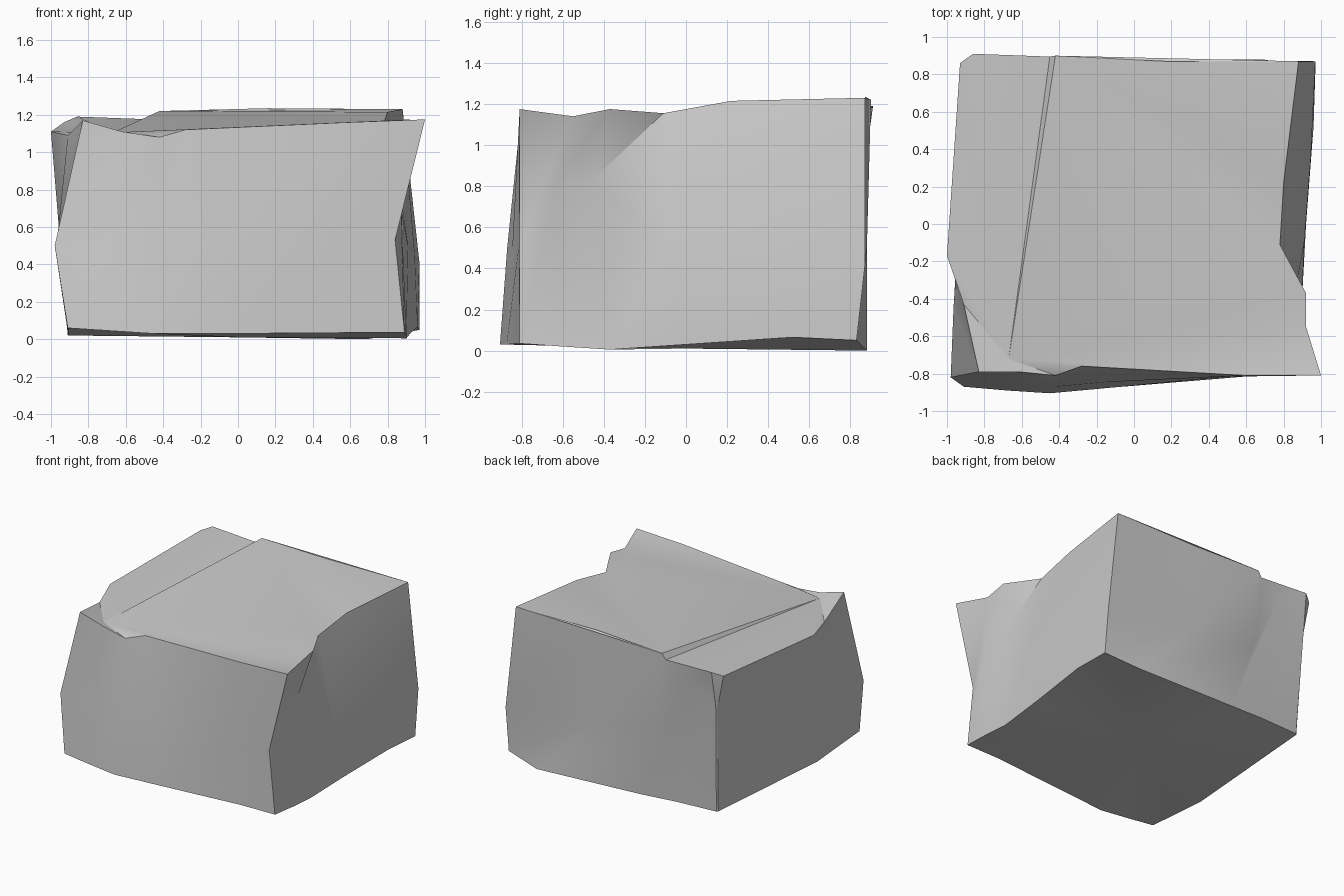
import bpy
import bmesh
from mathutils import Vector

# Remove the default cube only
default_cube = bpy.data.objects.get("Cube")
if default_cube is not None:
    bpy.data.objects.remove(default_cube, do_unlink=True)


def make_material(name, colour):
    material = bpy.data.materials.new(name)
    material.use_nodes = True
    material.diffuse_color = colour
    shader = material.node_tree.nodes.get("Principled BSDF")
    shader.inputs["Base Color"].default_value = colour
    shader.inputs["Roughness"].default_value = 0.9
    return material


def add_ring(mesh, outline):
    return [mesh.verts.new(Vector(point)) for point in outline]


def bridge(mesh, lower, upper):
    """Join two outlines with a band of triangles."""
    count = len(lower)
    for i in range(count):
        j = (i + 1) % count
        mesh.faces.new((lower[i], lower[j], upper[j]))
        mesh.faces.new((lower[i], upper[j], upper[i]))


def fan(mesh, ring, centre):
    """Close an outline with triangles that meet at one point."""
    hub = mesh.verts.new(Vector(centre))
    for i, vert in enumerate(ring):
        mesh.faces.new((vert, ring[(i + 1) % len(ring)], hub))


def corner_fan(mesh, corner, path):
    """Fill the area between a corner and a path with triangles."""
    for start, end in zip(path, path[1:]):
        mesh.faces.new((corner, start, end))


# Outlines run round the block: front, left side, back, right side
base_outline = [
    (-.91, -.87, .06), (-.68, -.89, .045), (-.45, -.905, .03),
    (-.1, -.873, .03), (.6, -.815, .035), (.89, -.81, .035),
    (.9, -.6, .02), (.9, -.37, .005), (.92, 0, .03), (.96, .52, .065),
    (.97, .83, .05), (.69, .88, 0), (-.2, .855, .03), (-.5, .84, .045),
    (-.84, .82, .05), (-.85, .81, .05), (-.91, -.34, .02), (-.91, -.6, .04),
]
waist_outline = [
    (-.98, -.82, .5), (-.68, -.85, .5), (-.42, -.87, .5),
    (-.15, -.845, .5), (.5, -.815, .5), (.84, -.81, .53),
    (.87, -.64, .8), (.845, -.455, .83), (.91, -.1, .5), (.945, .35, .45),
    (.97, .87, .41), (.2, .88, .5), (-.4, .88, .6), (-.62, .88, 1.05),
    (-.87, .87, .9), (-.875, .86, .88), (-.95, -.2, .5), (-.965, -.45, .55),
]
rim_outline = [
    (-.83, -.79, 1.17), (-.62, -.79, 1.11), (-.42, -.81, 1.08),
    (-.28, -.76, 1.12), (.6, -.81, 1.16), (1, -.81, 1.175),
    (.92, -.55, 1.14), (.92, -.37, 1.175), (.78, -.11, 1.155), (.8, .22, 1.215),
    (.88, .87, 1.23), (.16, .87, 1.235), (-.42, .9, 1.22), (-.45, .895, 1.175),
    (-.86, .91, 1.19), (-.93, .86, 1.16), (-1, -.17, 1.11), (-.91, -.43, 1.09),
]

# Stone block: lofted walls, a flat underside and a cracked top
block = bmesh.new()
base = add_ring(block, base_outline)
waist = add_ring(block, waist_outline)
rim = add_ring(block, rim_outline)
bridge(block, base, waist)
bridge(block, waist, rim)
fan(block, base, (0, 0, .01))
# Top facets spread from the end of the crack, with a flat slab behind
fan(block, rim[12:] + rim[:9], (-.67, -.72, 1.105))
corner_fan(block, rim[12], rim[8:12])
bmesh.ops.recalc_face_normals(block, faces=block.faces[:])

block_mesh = bpy.data.meshes.new("stone_block")
block.to_mesh(block_mesh)
block.free()
block_mesh.materials.append(make_material("stone_grey", (.6, .6, .6, 1)))

stone_block = bpy.data.objects.new("stone_block", block_mesh)
bpy.context.collection.objects.link(stone_block)

# Soft facets with sharp broken edges
bpy.ops.object.select_all(action="DESELECT")
stone_block.select_set(True)
bpy.context.view_layer.objects.active = stone_block
bpy.ops.object.shade_smooth_by_angle(angle=.52)
